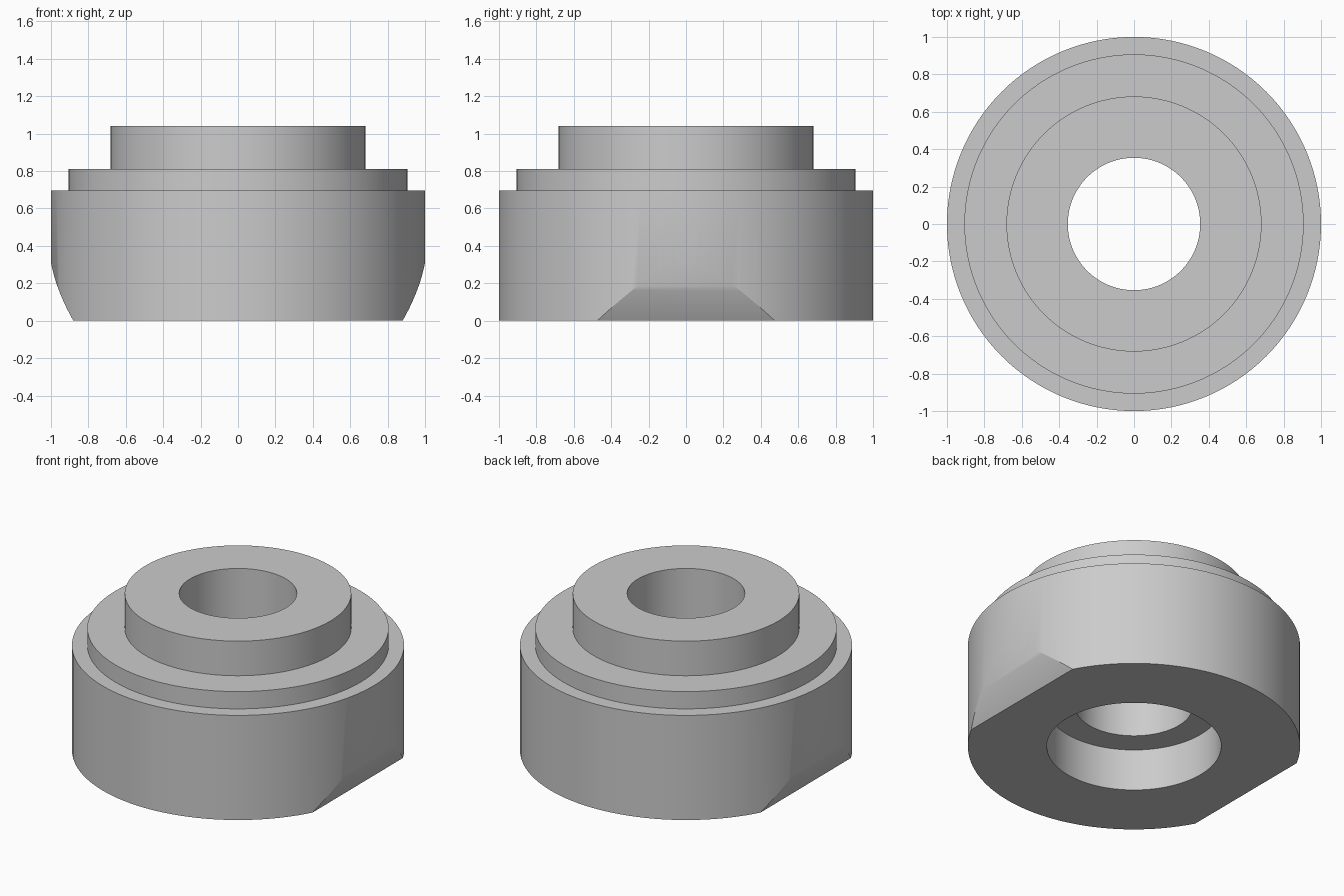
import bpy, bmesh, math

cube = bpy.data.objects.get("Cube")
if cube:
    bpy.data.objects.remove(cube, do_unlink=True)

grey = bpy.data.materials.new("plain grey")
grey.use_nodes = True
grey.diffuse_color = (0.6, 0.6, 0.6, 1)
grey.node_tree.nodes["Principled BSDF"].inputs["Base Color"].default_value = (0.6, 0.6, 0.6, 1)


def make_object(name, bm):
    bmesh.ops.recalc_face_normals(bm, faces=bm.faces)
    mesh = bpy.data.meshes.new(name)
    bm.to_mesh(mesh)
    bm.free()
    mesh.materials.append(grey)
    obj = bpy.data.objects.new(name, mesh)
    bpy.context.collection.objects.link(obj)
    return obj


# Stepped bushing with a counterbored hole, revolved from its section
SEGMENTS = 128
section = [(0.525, 0), (1, 0), (1, 0.695), (0.907, 0.695), (0.907, 0.81),
           (0.682, 0.81), (0.682, 1.04), (0.354, 1.04), (0.354, 0.278), (0.525, 0.278)]
bm = bmesh.new()
rings = []
for i in range(SEGMENTS):
    a = math.tau * i / SEGMENTS
    rings.append([bm.verts.new((r * math.cos(a), r * math.sin(a), z)) for r, z in section])
for i in range(SEGMENTS):
    here, after = rings[i], rings[(i + 1) % SEGMENTS]
    for j in range(len(section)):
        k = (j + 1) % len(section)
        bm.faces.new((here[j], after[j], after[k], here[k]))
bushing = make_object("stepped_bushing", bm)

# Curved slab that trims the lower left and right sides
STEPS = 24
curve = []
for i in range(STEPS + 1):
    z = -0.1 + 0.57 * i / STEPS
    curve.append((0.88 + 0.578 * z - 0.617 * z * z, z))
curve.append((curve[-1][0], 1.3))
outline = curve + [(-x, z) for x, z in reversed(curve)]
bm = bmesh.new()
face = bm.faces.new([bm.verts.new((x, -1.2, z)) for x, z in outline])
extruded = bmesh.ops.extrude_face_region(bm, geom=[face])
bmesh.ops.translate(bm, vec=(0, 2.4, 0),
                    verts=[v for v in extruded["geom"] if isinstance(v, bmesh.types.BMVert)])
trimmer = make_object("side_trimmer", bm)
trimmer.hide_render = True

# Trim the sides, then smooth the round walls
trim = bushing.modifiers.new("trim_sides", "BOOLEAN")
trim.operation = "INTERSECT"
trim.solver = "EXACT"
trim.object = trimmer
bpy.ops.object.select_all(action="DESELECT")
bushing.select_set(True)
bpy.context.view_layer.objects.active = bushing
bpy.ops.object.modifier_apply(modifier=trim.name)
bpy.data.objects.remove(trimmer, do_unlink=True)
bpy.ops.object.shade_smooth_by_angle(angle=math.radians(25))
